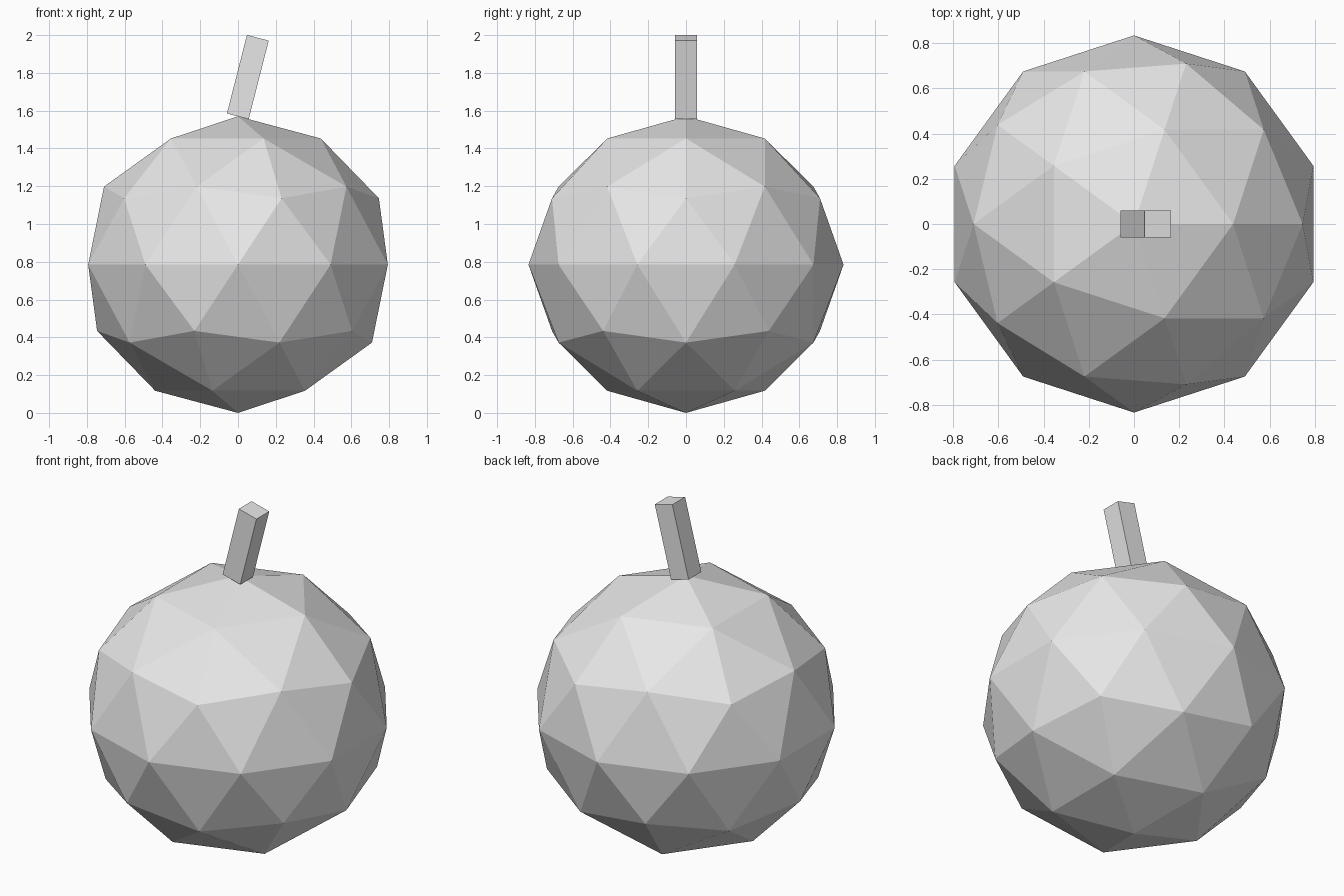
import bpy

if "Cube" in bpy.data.objects:
    bpy.data.objects.remove(bpy.data.objects["Cube"], do_unlink=True)

# One plain light grey for everything
GREY = (0.8, 0.8, 0.8, 1)
grey = bpy.data.materials.new("light grey")
grey.use_nodes = True
grey.diffuse_color = GREY
for node in grey.node_tree.nodes:
    if node.type == "BSDF_PRINCIPLED":
        node.inputs["Base Color"].default_value = GREY


def finish(name, scale):
    obj = bpy.context.object
    obj.name = obj.data.name = name
    obj.scale = scale
    bpy.ops.object.transform_apply(location=False, rotation=False, scale=True)
    bpy.ops.object.shade_flat()
    obj.data.materials.append(grey)
    return obj


# Fruit body: faceted ball, slightly squashed
RADIUS, HALF_HEIGHT = 0.834, 0.785
bpy.ops.mesh.primitive_ico_sphere_add(subdivisions=2, radius=1,
                                      location=(0, 0, HALF_HEIGHT))
finish("fruit_body", (RADIUS, RADIUS, HALF_HEIGHT))

# Stem: square bar leaning to the model's left
bpy.ops.mesh.primitive_cube_add(size=1, location=(0.052, 0, 1.778),
                                rotation=(0, 0.25, 0))
finish("stem", (0.119, 0.119, 0.429))
